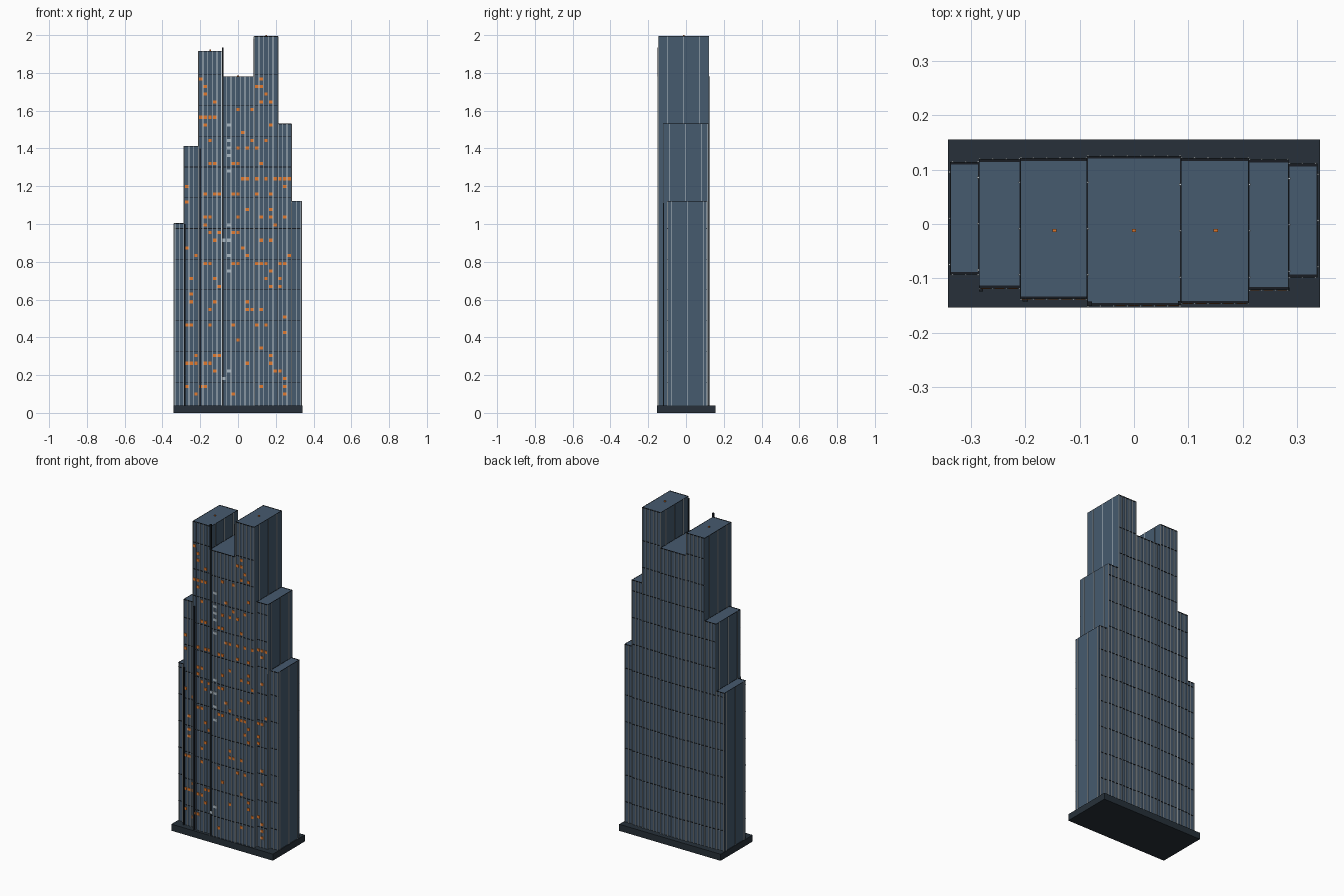
import bpy, bmesh
from mathutils import Matrix, Vector


def material(name, rgb):
    m = bpy.data.materials.new(name)
    m.diffuse_color = (*rgb, 1)
    return m


GLASS = material("blue glass", (0.061, 0.103, 0.158))
BASE = material("dark stone", (0.020, 0.030, 0.041))
DARK = material("black metal", (0.009, 0.012, 0.016))
LIGHT = material("pale metal", (0.56, 0.62, 0.66))
LIT = material("orange light", (0.76, 0.19, 0.025))
PALE = material("pale window", (0.40, 0.48, 0.55))


def boxes(name, mat, items):
    """One object from boxes given as (x0, x1, y0, y1, z0, z1)."""
    bm = bmesh.new()
    for x0, x1, y0, y1, z0, z1 in items:
        centre = Vector((x0 + x1, y0 + y1, z0 + z1)) / 2
        size = Matrix.Diagonal((x1 - x0, y1 - y0, z1 - z0, 1))
        bmesh.ops.create_cube(bm, size=1, matrix=Matrix.Translation(centre) @ size)
    me = bpy.data.meshes.new(name)
    bm.to_mesh(me)
    bm.free()
    me.materials.append(mat)
    ob = bpy.data.objects.new(name, me)
    bpy.context.collection.objects.link(ob)
    return ob


# Stepped slabs: x0, x1, y front, y back, top
SLABS = {
    "far_left": (-0.338, -0.285, -0.090, 0.111, 1.003),
    "left": (-0.285, -0.209, -0.115, 0.116, 1.412),
    "left_tower": (-0.209, -0.086, -0.135, 0.118, 1.916),
    "centre": (-0.086, 0.086, -0.147, 0.122, 1.780),
    "right_tower": (0.086, 0.211, -0.143, 0.118, 1.993),
    "right": (0.211, 0.284, -0.118, 0.115, 1.530),
    "far_right": (0.284, 0.337, -0.095, 0.108, 1.122),
}
GROUND = 0.04
PITCH = 0.0247
FLOOR = 0.0407
BAND = 0.1627

# Plinth
boxes("base", BASE, [(-0.342, 0.342, -0.153, 0.155, 0, GROUND)])

for name, (x0, x1, y0, y1, top) in SLABS.items():
    boxes(name + "_slab", GLASS, [(x0, x1, y0, y1, GROUND, top)])

    # Thin deep mullions on front and back, sparser on the outer sides
    mullions = []
    for k in range(-14, 14):
        x = (k + 0.5) * PITCH
        if x0 - 0.002 < x < x1 + 0.002:
            x = min(max(x, x0 + 0.0015), x1 - 0.0015)
            mullions += [(x - 0.0015, x + 0.0015, y0 - 0.005, y0, GROUND, top),
                         (x - 0.0015, x + 0.0015, y1, y1 + 0.005, GROUND, top)]
    for k in (-1, 0, 1):
        y = (y0 + y1) / 2 + k * 0.085
        for xa, xb in ((x0 - 0.003, x0), (x1, x1 + 0.003)):
            mullions.append((xa, xb, y - 0.0015, y + 0.0015, GROUND, top))
    boxes(name + "_mullions", LIGHT, mullions)

    # Dark floor bands set behind the mullions, and a thin roof edge
    bands = []
    for i in range(1, 12):
        z = i * BAND
        if z < top - 0.01:
            bands += [(x0, x1, y0 - 0.003, y0, z - 0.0015, z + 0.0015),
                      (x0, x1, y1, y1 + 0.003, z - 0.0015, z + 0.0015)]
    for ya, yb in ((y0 - 0.003, y0 + 0.002), (y1 - 0.002, y1 + 0.003)):
        bands.append((x0, x1, ya, yb, top - 0.003, top + 0.001))
    for xa, xb in ((x0, x0 + 0.0015), (x1 - 0.0015, x1)):
        bands.append((xa, xb, y0, y1, top - 0.002, top + 0.001))
    boxes(name + "_bands", DARK, bands)

# Lit floors in each window column, from left to right
LIT_FLOORS = [
    (1, 4, 9, 19, 25, 27), (4, 9, 12, 13, 15), (0, 4, 5, 18), (1, 36, 41),
    (1, 4, 17, 22, 23, 26, 35, 36, 39, 40), (4, 9, 11, 17, 21, 23, 30, 33, 36),
    (3, 5, 12, 15, 20, 26, 30, 36, 38), (5, 14, 21, 26), (2, 20),
    (3, 16, 18, 20, 22, 29, 31, 32, 33, 35), (0, 9, 17, 21, 26, 30),
    (7, 17, 21, 23, 26, 30, 32, 37), (19, 28, 34), (4, 11, 12, 18, 24, 28, 32),
    (11, 33, 37), (9, 17, 26, 28, 32, 40), (1, 6, 11, 17, 20, 23, 30, 38, 40, 41),
    (9, 15, 17, 28, 33, 39), (4, 5, 14, 16, 20, 23, 24, 26, 35, 38), (3, 22, 28),
    (3, 14, 15, 17, 28), (0, 1, 2, 8, 10, 17, 23, 27, 28), (18, 28),
]
lit, pale = [], []
for i, floors in enumerate(LIT_FLOORS):
    x = (i - 11) * PITCH
    y = next(s[2] for s in SLABS.values() if s[0] <= x < s[1])
    for f in floors:
        z = 0.10 + f * FLOOR
        plate = (x - 0.0085, x + 0.0085, y - 0.004, y, z - 0.008, z + 0.008)
        (pale if i in (8, 9) else lit).append(plate)
boxes("lit_windows", LIT, lit)
boxes("pale_windows", PALE, pale)

# Dark fins at the steps between slabs: x0, x1, y front, y back, top
FINS = [(-0.285, -0.277, -0.124, -0.114, 1.00), (-0.205, -0.195, -0.142, -0.134, 1.40),
        (-0.086, -0.077, -0.151, -0.142, 1.935), (0.081, 0.087, -0.149, -0.141, 1.98),
        (0.281, 0.2855, -0.123, -0.117, 1.11)]
boxes("corner_fins", DARK, [(a, b, c, d, GROUND, t) for a, b, c, d, t in FINS])

# Small roof beacons
boxes("roof_beacons", LIT, [(x - 0.004, x + 0.004, -0.015, -0.009, t, t + 0.007)
                            for x, t in ((-0.146, 1.916), (0, 1.780), (0.15, 1.993))])
